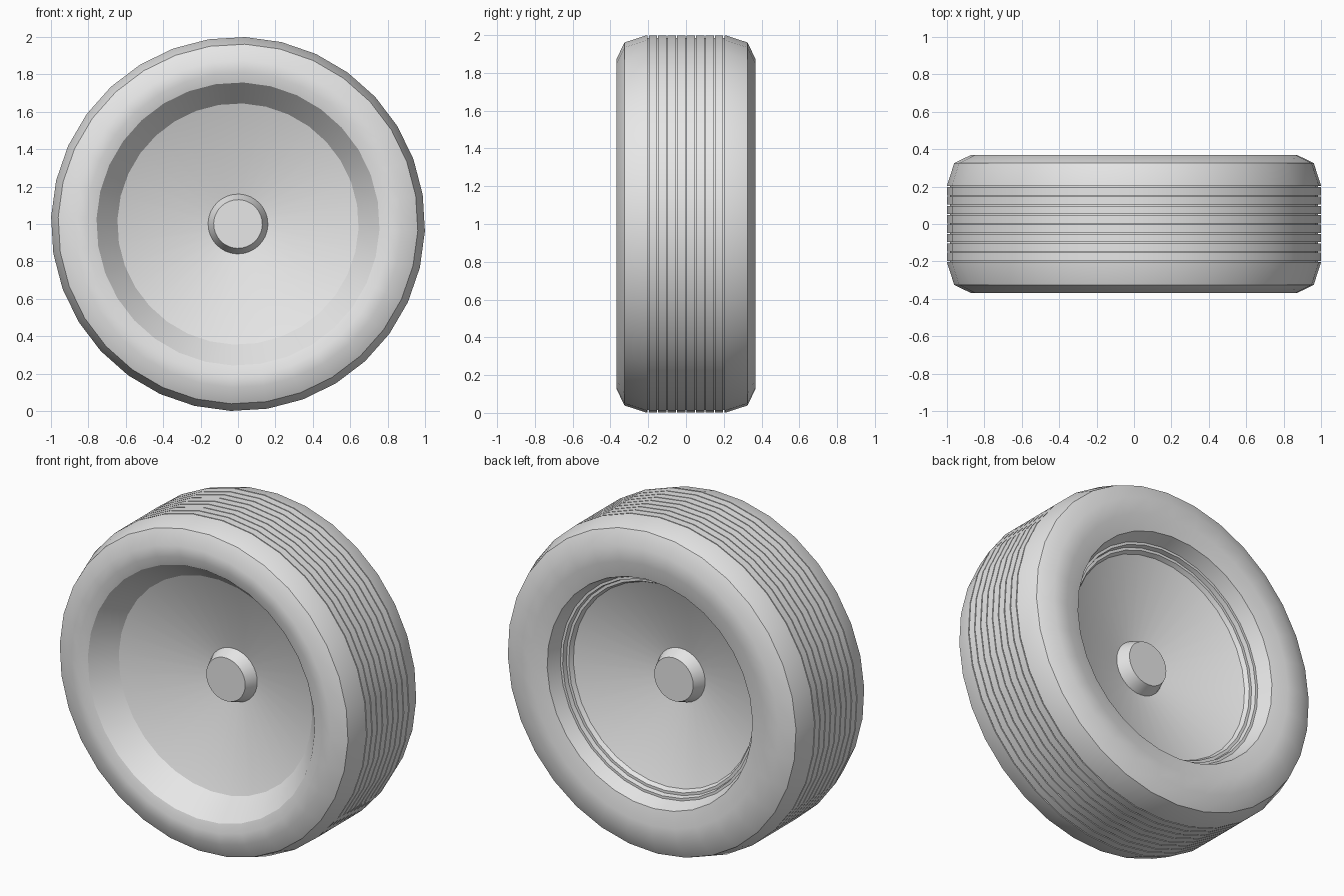
import bpy, bmesh, math

if "Cube" in bpy.data.objects:
    bpy.data.objects.remove(bpy.data.objects["Cube"])

SIDES = 32
OFFSET = math.radians(2.2)

mat = bpy.data.materials.new("plain_grey")
mat.diffuse_color = (0.8, 0.8, 0.8, 1)
mat.use_nodes = True
mat.node_tree.nodes["Principled BSDF"].inputs["Base Color"].default_value = mat.diffuse_color


def lathe(name, profile, closed, smooth_deg):
    """Revolve (radius, y) points around the wheel axle at z = 1."""
    bm = bmesh.new()
    rings = []
    for r, y in profile:
        if r == 0:
            rings.append([bm.verts.new((0, y, 1))] * SIDES)
            continue
        ring = []
        for k in range(SIDES):
            a = OFFSET + 2 * math.pi * k / SIDES
            ring.append(bm.verts.new((r * math.sin(a), y, 1 + r * math.cos(a))))
        rings.append(ring)
    pairs = list(zip(rings, rings[1:]))
    if closed:
        pairs.append((rings[-1], rings[0]))
    for p, q in pairs:
        for k in range(SIDES):
            j = (k + 1) % SIDES
            corners = list(dict.fromkeys((p[k], p[j], q[j], q[k])))
            bm.faces.new(corners)
    bmesh.ops.recalc_face_normals(bm, faces=bm.faces)
    mesh = bpy.data.meshes.new(name)
    bm.to_mesh(mesh)
    bm.free()
    mesh.materials.append(mat)
    ob = bpy.data.objects.new(name, mesh)
    bpy.context.collection.objects.link(ob)
    bpy.ops.object.select_all(action='DESELECT')
    ob.select_set(True)
    bpy.context.view_layer.objects.active = ob
    bpy.ops.object.shade_smooth_by_angle(angle=math.radians(smooth_deg))
    return ob


# Tyre: rounded shoulders and a tread with thin grooves
tyre = [(0.757, -0.35), (0.81, -0.366), (0.875, -0.368), (0.962, -0.325), (1.0, -0.208)]
for i in range(9):
    y = -0.2 + 0.05 * i
    tyre += [(1.0, y - 0.003), (0.985, y - 0.003), (0.985, y + 0.003), (1.0, y + 0.003)]
tyre += [(1.0, 0.208), (0.962, 0.325), (0.875, 0.368), (0.78, 0.366), (0.685, 0.345)]
lathe("tyre", tyre, True, 40)

# Wheel: dished on both faces, stepped rim at the back
wheel = [(0, -0.03), (0.14, -0.038), (0.645, -0.215), (0.757, -0.35),
         (0.685, 0.345), (0.655, 0.262), (0.64, 0.262), (0.634, 0.235),
         (0.618, 0.235), (0.605, 0.21), (0.14, 0.038), (0, 0.03)]
lathe("wheel_disc", wheel, False, 25)

# Hub: tapered stub sticking out of both faces
hub = [(0, -0.117), (0.13, -0.117), (0.16, -0.045),
       (0.16, 0.045), (0.13, 0.117), (0, 0.117)]
lathe("hub", hub, False, 20)
